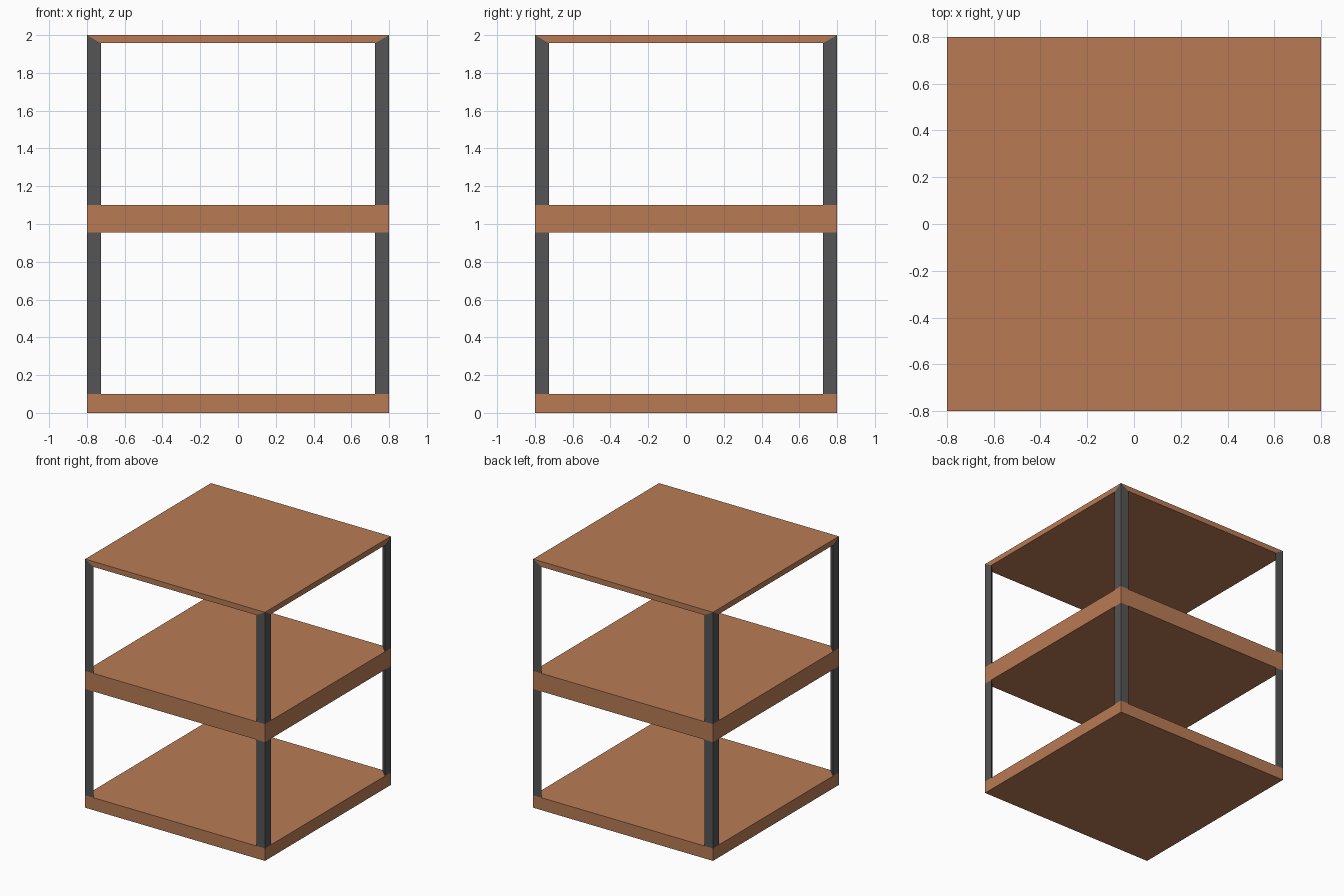
import bpy
import bmesh

default = bpy.data.objects.get("Cube")
if default:
    bpy.data.objects.remove(default, do_unlink=True)

HALF = 0.8       # half width of the shelves
POST = 0.075     # width of a corner post
TOP = 2.0
RIM = 1.957      # underside of the top board
INNER = HALF - POST
CORNERS = [(sx, sy) for sx in (-1, 1) for sy in (-1, 1)]


def make_material(name, rgb):
    mat = bpy.data.materials.new(name)
    mat.use_nodes = True
    mat.diffuse_color = (*rgb, 1)
    bsdf = next(n for n in mat.node_tree.nodes if n.type == 'BSDF_PRINCIPLED')
    bsdf.inputs["Base Color"].default_value = (*rgb, 1)
    return mat


def make_hull(name, points, mat):
    """Flat-faced convex solid around the given corner points."""
    bm = bmesh.new()
    for p in points:
        bm.verts.new(p)
    bmesh.ops.convex_hull(bm, input=bm.verts[:])
    bmesh.ops.dissolve_limit(bm, angle_limit=0.01, verts=bm.verts[:], edges=bm.edges[:])
    bmesh.ops.recalc_face_normals(bm, faces=bm.faces[:])
    mesh = bpy.data.meshes.new(name)
    bm.to_mesh(mesh)
    bm.free()
    mesh.materials.append(mat)
    obj = bpy.data.objects.new(name, mesh)
    bpy.context.collection.objects.link(obj)
    return obj


def square(z):
    return [(sx * HALF, sy * HALF, z) for sx, sy in CORNERS]


wood = make_material("warm wood", (0.485, 0.198, 0.09))
metal = make_material("dark metal", (0.09, 0.09, 0.09))

# Bottom and middle shelves
shelves = {"bottom_shelf": (0.0, 0.1), "middle_shelf": (0.955, 1.1)}
for name, (low, high) in shelves.items():
    make_hull(name, square(low) + square(high), wood)

# Top board, mitred at the corners where the posts meet it
rim = []
for sx, sy in CORNERS:
    rim += [(sx * INNER, sy * HALF, RIM), (sx * HALF, sy * INNER, RIM)]
make_hull("top_board", square(TOP) + rim, wood)

# Three-sided corner posts, one length between each pair of shelves
for sx, sy in CORNERS:
    side = ("front" if sy < 0 else "back") + ("_left" if sx > 0 else "_right")
    for level, low, high, tip in (("lower", 0.1, 0.955, 0.955), ("upper", 1.1, RIM, TOP)):
        points = []
        for z, corner_z in ((low, low), (high, tip)):
            points += [(sx * HALF, sy * HALF, corner_z),
                       (sx * INNER, sy * HALF, z),
                       (sx * HALF, sy * INNER, z)]
        make_hull(f"{level}_post_{side}", points, metal)
